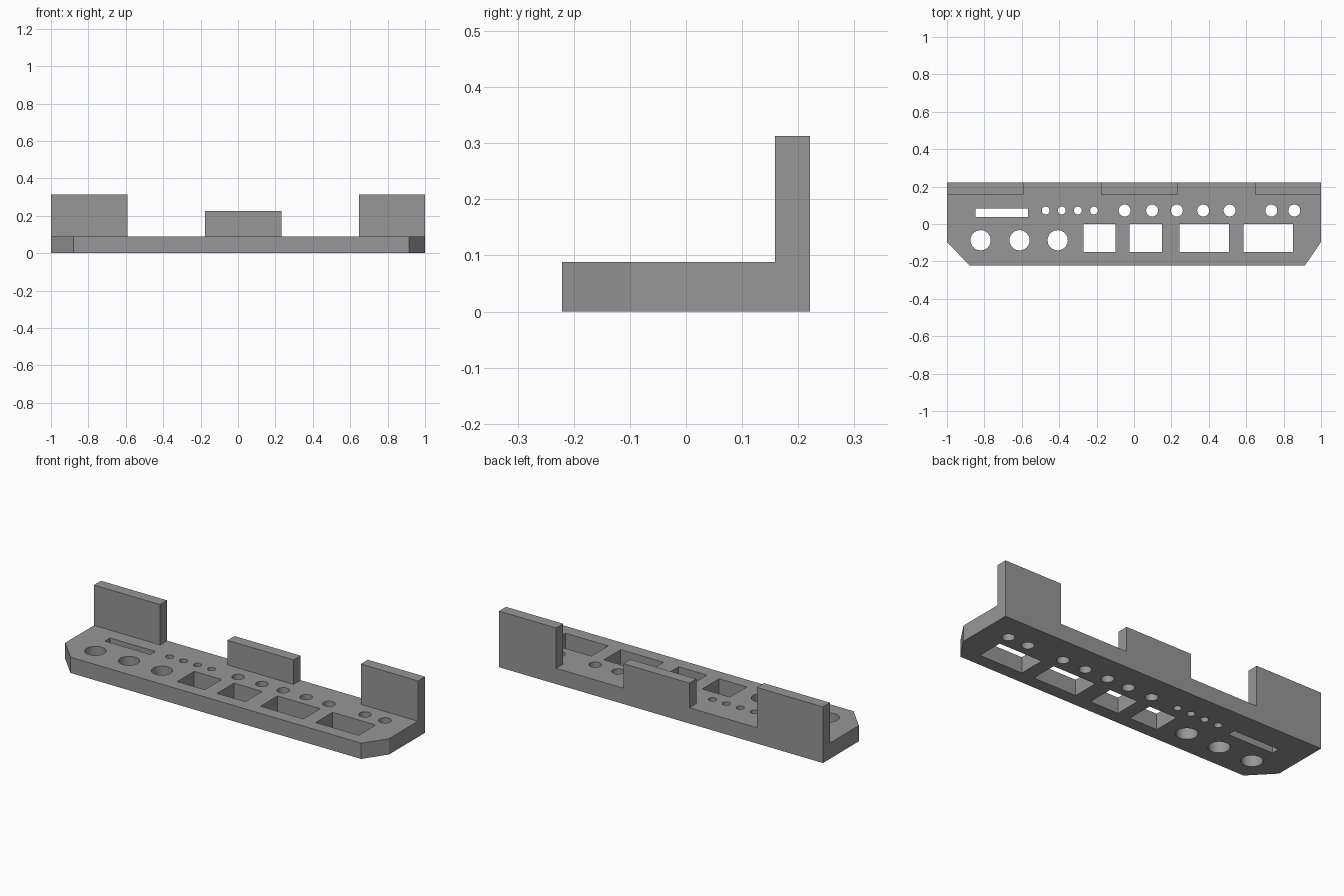
import bpy, bmesh, math

if "Cube" in bpy.data.objects:
    bpy.data.objects.remove(bpy.data.objects["Cube"])

PLATE_TOP = 0.088


def prism(bm, pts, z0, z1):
    """Add a closed vertical prism over a counter-clockwise outline."""
    low = [bm.verts.new((x, y, z0)) for x, y in pts]
    high = [bm.verts.new((x, y, z1)) for x, y in pts]
    bm.faces.new(low[::-1])
    bm.faces.new(high)
    n = len(pts)
    for i in range(n):
        j = (i + 1) % n
        bm.faces.new((low[i], low[j], high[j], high[i]))


def rect(x0, x1, y0, y1):
    return [(x0, y0), (x1, y0), (x1, y1), (x0, y1)]


def circle(x, y, r, n=32):
    return [(x + r * math.cos(math.tau * i / n), y + r * math.sin(math.tau * i / n))
            for i in range(n)]


def make_object(name, prisms):
    bm = bmesh.new()
    for pts, z0, z1 in prisms:
        prism(bm, pts, z0, z1)
    mesh = bpy.data.meshes.new(name)
    bm.to_mesh(mesh)
    bm.free()
    obj = bpy.data.objects.new(name, mesh)
    bpy.context.collection.objects.link(obj)
    return obj


# Base plate with two clipped front corners
outline = [(-0.88, -0.221), (0.915, -0.221), (1, -0.096), (1, 0.221), (-1, 0.221), (-1, -0.096)]
rack = make_object("tool_rack", [(outline, 0, PLATE_TOP)])

# Mounting tabs along the back edge
tabs = [(-1, -0.592, 0.313), (-0.176, 0.232, 0.225), (0.647, 1, 0.313)]
back_tabs = make_object("back_tabs", [(rect(a, b, 0.159, 0.221), 0, h) for a, b, h in tabs])

# Through openings: slot, three sizes of round holes, square windows
openings = [rect(-0.847, -0.567, 0.037, 0.082)]
openings += [circle(x, 0.072, 0.021) for x in (-0.472, -0.386, -0.3, -0.214)]
openings += [circle(x, 0.072, 0.032) for x in (-0.05, 0.097, 0.229, 0.37, 0.511, 0.734, 0.857)]
openings += [circle(x, -0.087, 0.054) for x in (-0.82, -0.612, -0.408)]
openings += [rect(a, b, -0.15, -0.001) for a, b in
             ((-0.27, -0.1), (-0.024, 0.15), (0.244, 0.508), (0.585, 0.85))]
cutter = make_object("opening_cutter", [(p, -0.1, 0.2) for p in openings])

# Join the tabs and cut the openings
bpy.context.view_layer.objects.active = rack
rack.select_set(True)
for helper, operation in ((back_tabs, 'UNION'), (cutter, 'DIFFERENCE')):
    mod = rack.modifiers.new(helper.name, 'BOOLEAN')
    mod.object = helper
    mod.operation = operation
    mod.solver = 'EXACT'
    bpy.ops.object.modifier_apply(modifier=mod.name)
    bpy.data.objects.remove(helper, do_unlink=True)

# Dark grey finish
finish = bpy.data.materials.new("dark_grey")
finish.diffuse_color = (0.31, 0.31, 0.31, 1)
finish.use_nodes = True
finish.node_tree.nodes["Principled BSDF"].inputs["Base Color"].default_value = finish.diffuse_color
rack.data.materials.clear()
rack.data.materials.append(finish)

# Round the hole walls' shading, keep all other edges crisp
bpy.ops.object.shade_smooth_by_angle(angle=math.radians(25))
